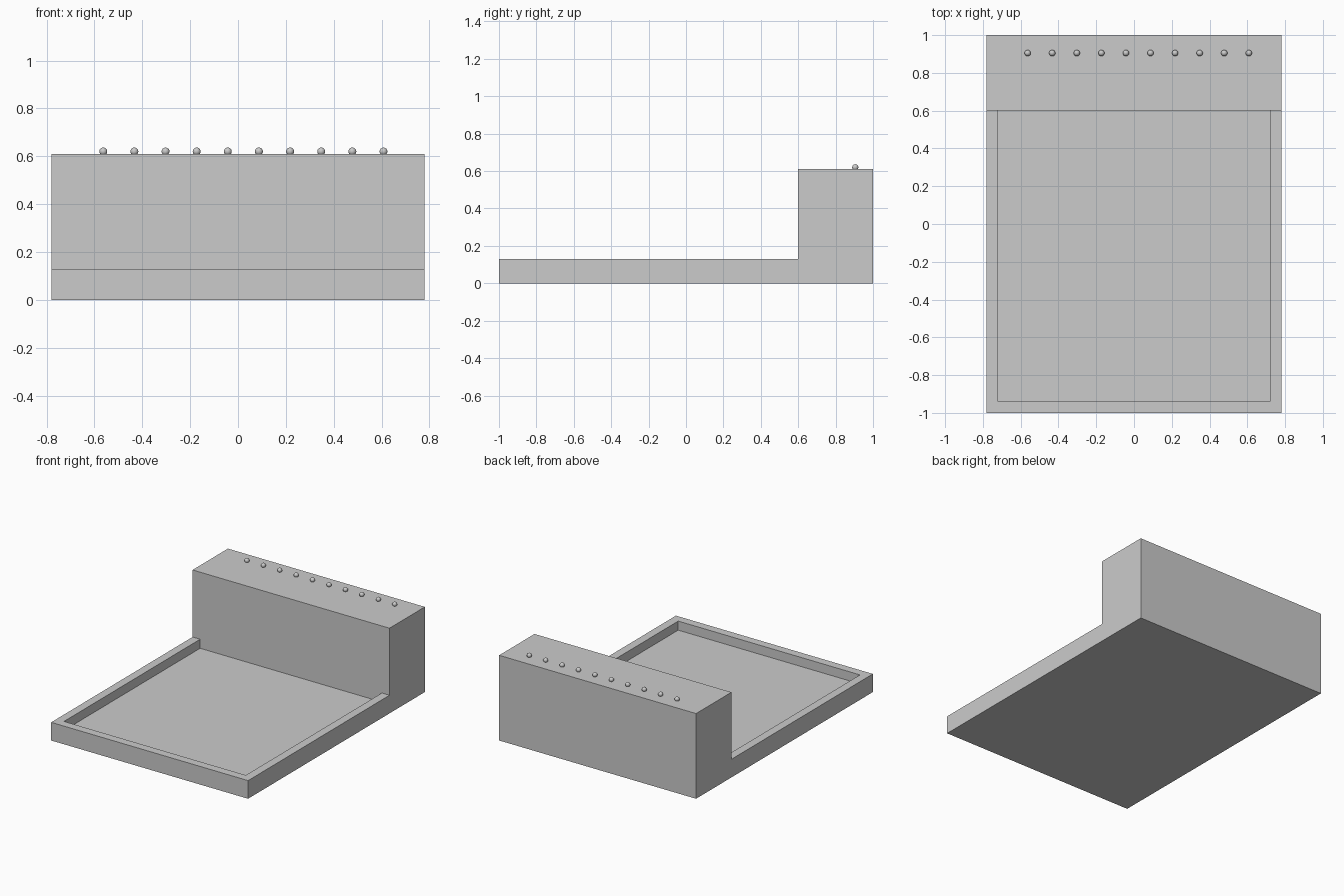
import bpy, bmesh
from mathutils import Vector

if "Cube" in bpy.data.objects:
    bpy.data.objects.remove(bpy.data.objects["Cube"])

grey = bpy.data.materials.new("plain grey")
grey.diffuse_color = (0.6, 0.6, 0.6, 1)
grey.use_nodes = True
grey.node_tree.nodes["Principled BSDF"].inputs["Base Color"].default_value = grey.diffuse_color

W, RIM, STEP, TOP = 0.78, 0.13, 0.60, 0.61   # half width, rim height, step position, block height
INNER, LIP, DEPTH = 0.72, -0.94, 0.065       # tray opening and recess depth


def finish(bm, name):
    mesh = bpy.data.meshes.new(name)
    bm.to_mesh(mesh)
    bm.free()
    mesh.materials.append(grey)
    obj = bpy.data.objects.new(name, mesh)
    bpy.context.collection.objects.link(obj)
    return obj


# Body: stepped side profile extruded across the width
bm = bmesh.new()
profile = [(-1, 0), (1, 0), (1, TOP), (STEP, TOP), (STEP, RIM), (-1, RIM)]
side = bm.faces.new([bm.verts.new((-W, y, z)) for y, z in profile])
ext = bmesh.ops.extrude_face_region(bm, geom=[side], use_keep_orig=True)
verts = [g for g in ext["geom"] if isinstance(g, bmesh.types.BMVert)]
bmesh.ops.translate(bm, verts=verts, vec=(2 * W, 0, 0))
bmesh.ops.recalc_face_normals(bm, faces=bm.faces[:])

# Tray recess: cut the low deck along the lip lines and sink the middle
for co, no in (((-INNER, 0, 0), (1, 0, 0)), ((INNER, 0, 0), (1, 0, 0)), ((0, LIP, 0), (0, 1, 0))):
    bmesh.ops.bisect_plane(bm, geom=bm.verts[:] + bm.edges[:] + bm.faces[:],
                           plane_co=co, plane_no=no)
bm.normal_update()
centre = Vector((0, (LIP + STEP) / 2, RIM))
deck = [f for f in bm.faces if (f.calc_center_median() - centre).length < 0.01]
bmesh.ops.inset_individual(bm, faces=deck, thickness=0, depth=-DEPTH)
bmesh.ops.dissolve_limit(bm, angle_limit=0.01, verts=bm.verts[:], edges=bm.edges[:])
finish(bm, "stepped_tray_body")

# Row of small round knobs on the back block
for i in range(10):
    bm = bmesh.new()
    bmesh.ops.create_uvsphere(bm, u_segments=24, v_segments=12, radius=0.0165)
    bmesh.ops.translate(bm, verts=bm.verts[:], vec=(-0.563 + 0.1301 * i, 0.905, 0.62))
    for f in bm.faces:
        f.smooth = True
    finish(bm, f"knob_{i + 1}")
